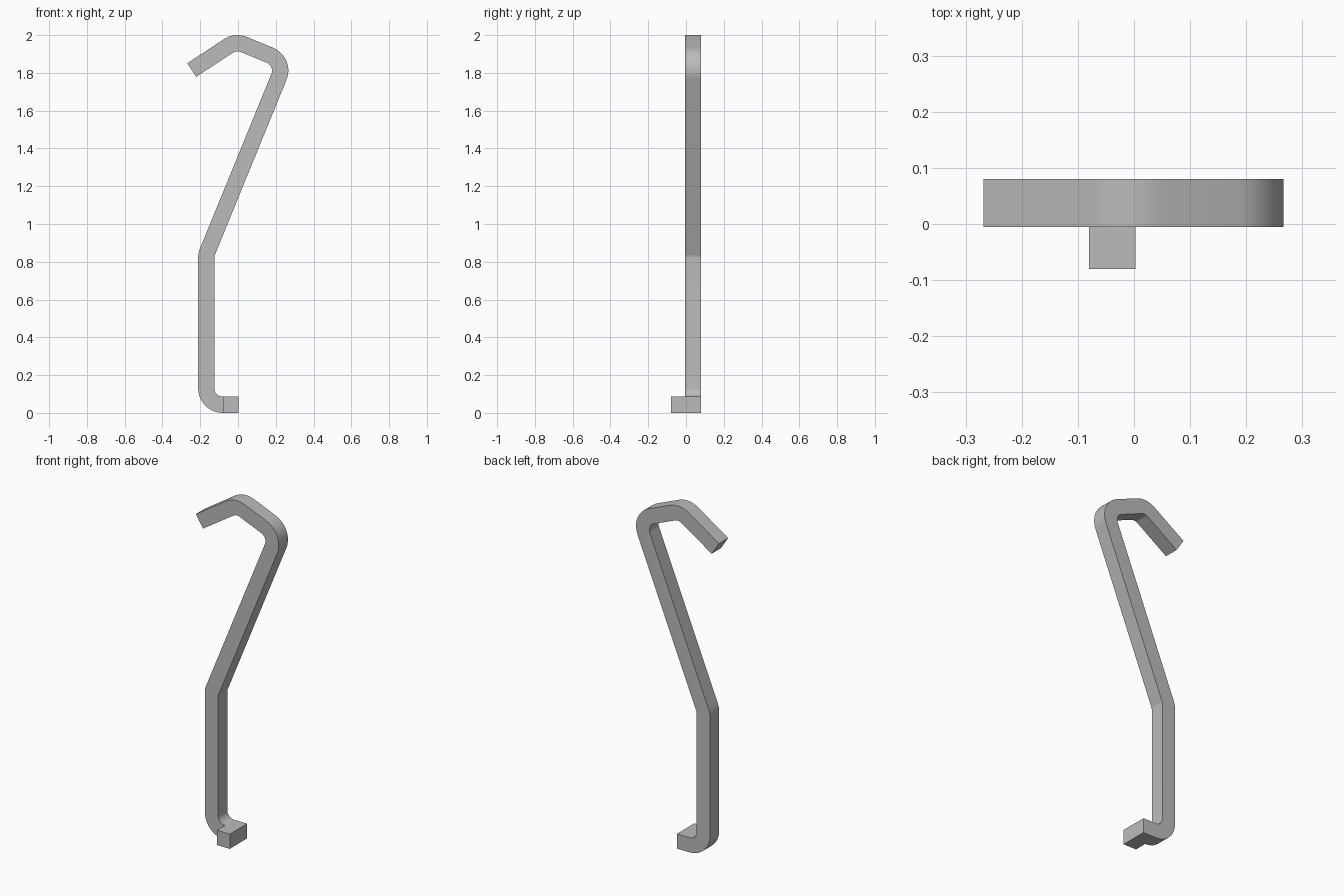
import bpy, bmesh, math
from mathutils import Vector

if "Cube" in bpy.data.objects:
    bpy.data.objects.remove(bpy.data.objects["Cube"], do_unlink=True)

BAR = 0.086      # square bar thickness
RADIUS = 0.0875  # bend radius on the centre line
STEPS = 10       # segments per bend
FRONT, BACK, TOE_FRONT = -0.005, 0.08, -0.08

steel = bpy.data.materials.new("grey_steel")
steel.use_nodes = True
grey = (0.5, 0.5, 0.5, 1)
steel.diffuse_color = grey
steel.node_tree.nodes["Principled BSDF"].inputs["Base Color"].default_value = grey

# Centre line corners (x, z), from the foot to the hook tip
corners = [Vector(p) for p in ((0.003, 0.043), (-0.168, 0.043), (-0.168, 0.838),
                               (0.25, 1.86), (-0.012, 1.968), (-0.245, 1.815))]


def bend(before, corner, after):
    """Pairs of (point, side normal) around one rounded corner."""
    d1, d2 = (corner - before).normalized(), (after - corner).normalized()
    turn = math.atan2(d1.x * d2.y - d1.y * d2.x, d1.dot(d2))
    side = math.copysign(1, turn)
    n1 = Vector((-d1.y, d1.x))
    start = corner - d1 * RADIUS * math.tan(abs(turn) / 2)
    centre = start + n1 * RADIUS * side
    for i in range(STEPS + 1):
        a = turn * i / STEPS
        n = Vector((n1.x * math.cos(a) - n1.y * math.sin(a),
                    n1.x * math.sin(a) + n1.y * math.cos(a)))
        yield centre - n * RADIUS * side, n


def end(point, other, sign):
    d = (other - point).normalized() * sign
    return point, Vector((-d.y, d.x))


path = [end(corners[0], corners[1], 1)]
for before, corner, after in zip(corners, corners[1:], corners[2:]):
    path += bend(before, corner, after)
path.append(end(corners[-1], corners[-2], -1))

# Sweep the square section along the path
bm = bmesh.new()
rings = []
for p, n in path:
    rings.append([bm.verts.new((p.x + n.x * s * BAR / 2, y, p.y + n.y * s * BAR / 2))
                  for s, y in ((-1, FRONT), (1, FRONT), (1, BACK), (-1, BACK))])
for a, b in zip(rings, rings[1:]):
    for i in range(4):
        j = (i + 1) % 4
        bm.faces.new((a[i], a[j], b[j], b[i]))
bm.faces.new(rings[0])
bm.faces.new(rings[-1])

# Pull the toe forward out of the foot's front face
toe = next(f for f in bm.faces if set(f.verts) == set(rings[0][:2] + rings[1][:2]))
out = bmesh.ops.extrude_face_region(bm, geom=[toe])
for v in out["geom"]:
    if isinstance(v, bmesh.types.BMVert):
        v.co.y = TOE_FRONT
if toe.is_valid:
    bmesh.ops.delete(bm, geom=[toe], context="FACES_ONLY")
bmesh.ops.recalc_face_normals(bm, faces=bm.faces)

mesh = bpy.data.meshes.new("bent_hook_bar")
bm.to_mesh(mesh)
bm.free()
mesh.materials.append(steel)
hook = bpy.data.objects.new("bent_hook_bar", mesh)
bpy.context.collection.objects.link(hook)

# Smooth bends, crisp bar edges
bpy.ops.object.select_all(action="DESELECT")
hook.select_set(True)
bpy.context.view_layer.objects.active = hook
bpy.ops.object.shade_smooth_by_angle(angle=math.radians(30))
